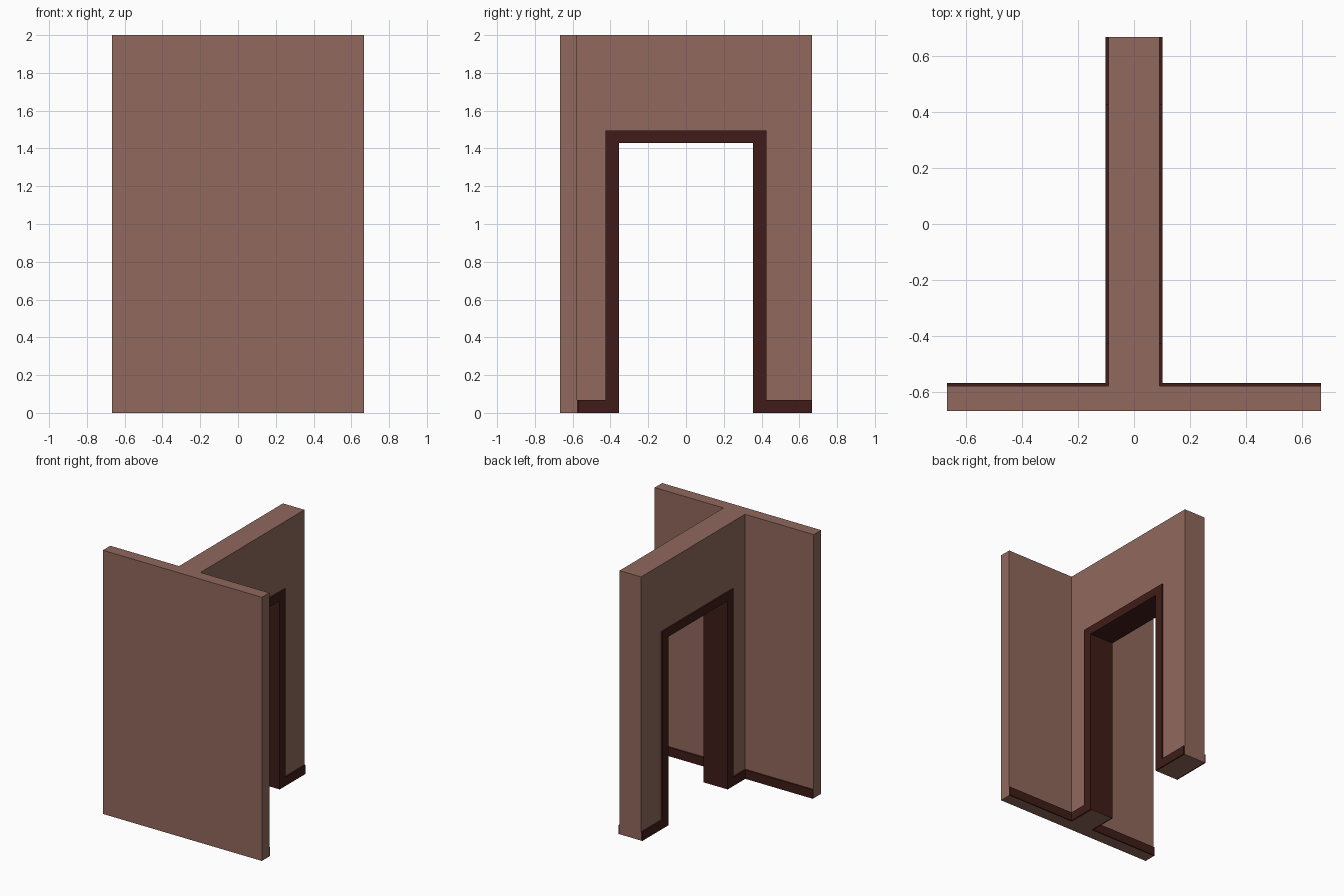
import bpy, bmesh
from mathutils import Vector

if "Cube" in bpy.data.objects:
    bpy.data.objects.remove(bpy.data.objects["Cube"])

W = 0.667        # half width and half depth
BACK = -0.578    # rear face of the front wall
T = 0.09         # half thickness of the side wall
P = 0.101        # outer face of the trim
H = 2.0
DOOR_Y, DOOR_Z = 0.356, 1.43
CASE_Y, CASE_Z = 0.427, 1.495
BASE_H = 0.067


def material(name, rgb):
    m = bpy.data.materials.new(name)
    m.diffuse_color = (*rgb, 1)
    m.use_nodes = True
    m.node_tree.nodes["Principled BSDF"].inputs["Base Color"].default_value = m.diffuse_color
    return m


WALL = material("wall_paint", (0.28, 0.14, 0.11))
TRIM = material("dark_trim", (0.05, 0.012, 0.009))


def prism(name, pts, lo, hi, axis, mats, skip=(), dark=(), mirror=False):
    """Extrude a 2D outline along x or z; skip or darken chosen side edges."""
    def place(p, d):
        return Vector((d, *p)) if axis == "x" else Vector((*p, d))
    bm = bmesh.new()
    a = [bm.verts.new(place(p, lo)) for p in pts]
    b = [bm.verts.new(place(p, hi)) for p in pts]
    bm.faces.new(a[::-1])
    bm.faces.new(b)
    for i in range(len(pts)):
        if i in skip:
            continue
        j = (i + 1) % len(pts)
        f = bm.faces.new((a[i], a[j], b[j], b[i]))
        f.material_index = 1 if i in dark else 0
    me = bpy.data.meshes.new(name)
    bm.to_mesh(me)
    bm.free()
    for m in mats:
        me.materials.append(m)
    ob = bpy.data.objects.new(name, me)
    bpy.context.collection.objects.link(ob)
    if mirror:
        ob.modifiers.new("mirror", "MIRROR").use_axis = (True, False, False)
    return ob


# Front wall, left open where the side wall joins it
prism("front_wall",
      [(-W, -W), (W, -W), (W, BACK), (T, BACK), (-T, BACK), (-W, BACK)],
      0, H, "z", [WALL], skip=(3,))

# Side wall with doorway; the faces inside the doorway are dark
prism("doorway_wall",
      [(BACK, 0), (-DOOR_Y, 0), (-DOOR_Y, DOOR_Z), (DOOR_Y, DOOR_Z),
       (DOOR_Y, 0), (W, 0), (W, H), (BACK, H)],
      -T, T, "x", [WALL, TRIM], skip=(7,), dark=(1, 2, 3))

# Door casing and baseboard in one outline, on both sides of the wall
prism("door_casing_and_baseboard",
      [(BACK, 0), (-DOOR_Y, 0), (-DOOR_Y, DOOR_Z), (DOOR_Y, DOOR_Z),
       (DOOR_Y, 0), (W, 0), (W, BASE_H), (CASE_Y, BASE_H), (CASE_Y, CASE_Z),
       (-CASE_Y, CASE_Z), (-CASE_Y, BASE_H), (BACK, BASE_H)],
      T, P, "x", [TRIM], mirror=True)

# Baseboard along the rear of the front wall
y1 = BACK + P - T
prism("front_wall_baseboard",
      [(P, BACK), (W, BACK), (W, y1), (P, y1)],
      0, BASE_H, "z", [TRIM], mirror=True)
